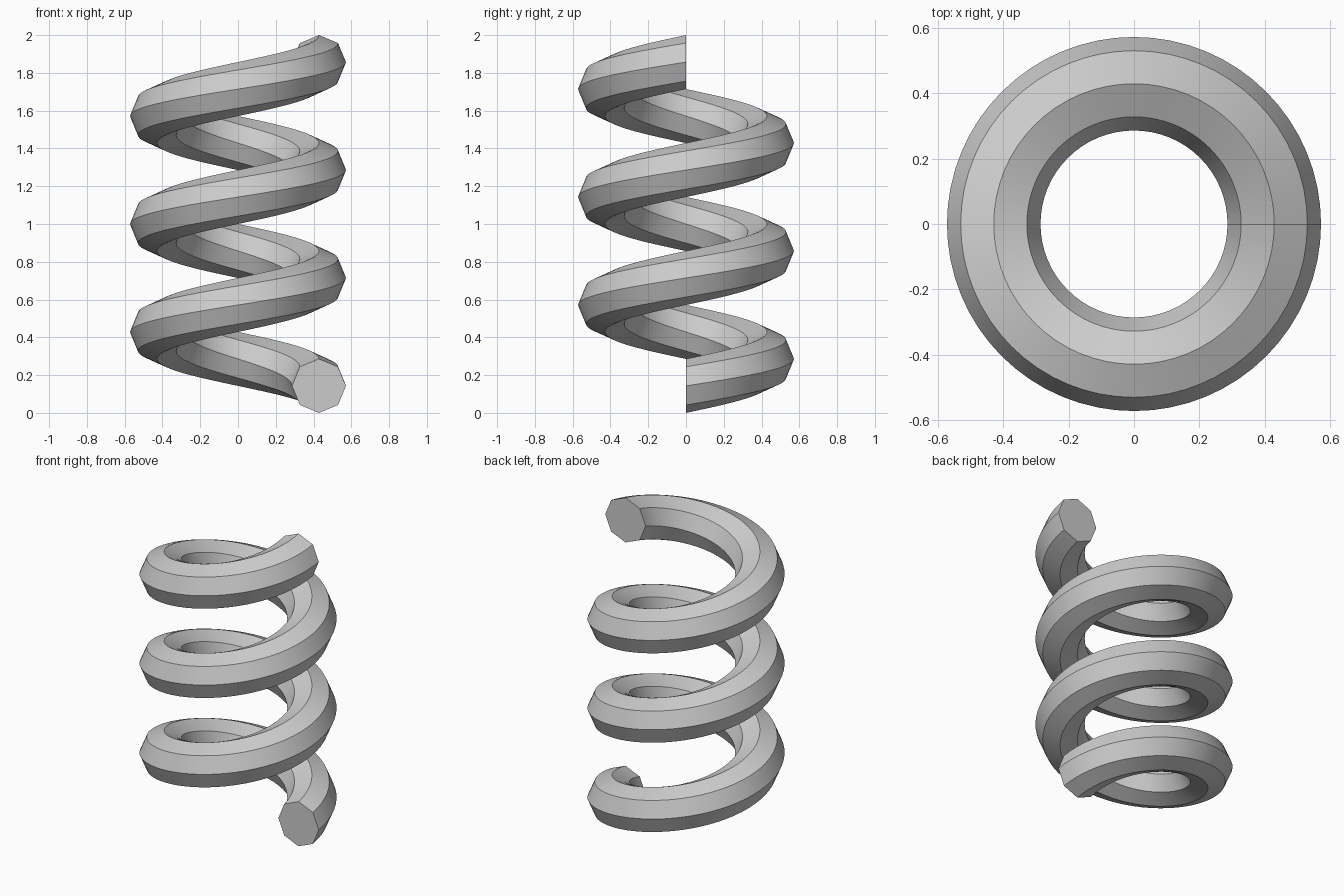
import bpy, bmesh
from math import sin, cos, pi, tau

if "Cube" in bpy.data.objects:
    bpy.data.objects.remove(bpy.data.objects["Cube"])

TURNS, STEPS, SIDES = 3, 64, 8
SECTION = 1 / 7          # radius of the octagonal bar
RADIUS = 3 / 7           # coil centre-line radius
PITCH = (2 - 2 * SECTION) / TURNS

bm = bmesh.new()


def ring(i):
    """Upright octagonal section at step i along the helix."""
    a = tau * i / STEPS
    zc = SECTION + PITCH * i / STEPS
    verts = []
    for k in range(SIDES):
        b = tau * k / SIDES
        r = RADIUS + SECTION * cos(b)
        verts.append(bm.verts.new((r * cos(a), r * sin(a), zc + SECTION * sin(b))))
    return verts


# Coiled bar
rings = [ring(i) for i in range(TURNS * STEPS + 1)]
for p, q in zip(rings, rings[1:]):
    for k in range(SIDES):
        n = (k + 1) % SIDES
        bm.faces.new((p[k], p[n], q[n], q[k]))

# Flat ends
bm.faces.new(rings[0])
bm.faces.new(rings[-1])
bmesh.ops.recalc_face_normals(bm, faces=bm.faces)

mesh = bpy.data.meshes.new("spring_coil")
bm.to_mesh(mesh)
bm.free()
coil = bpy.data.objects.new("spring_coil", mesh)
bpy.context.collection.objects.link(coil)

# Smooth along the coil, crisp along the octagon edges
bpy.context.view_layer.objects.active = coil
coil.select_set(True)
bpy.ops.object.shade_smooth_by_angle(angle=pi / 6)
